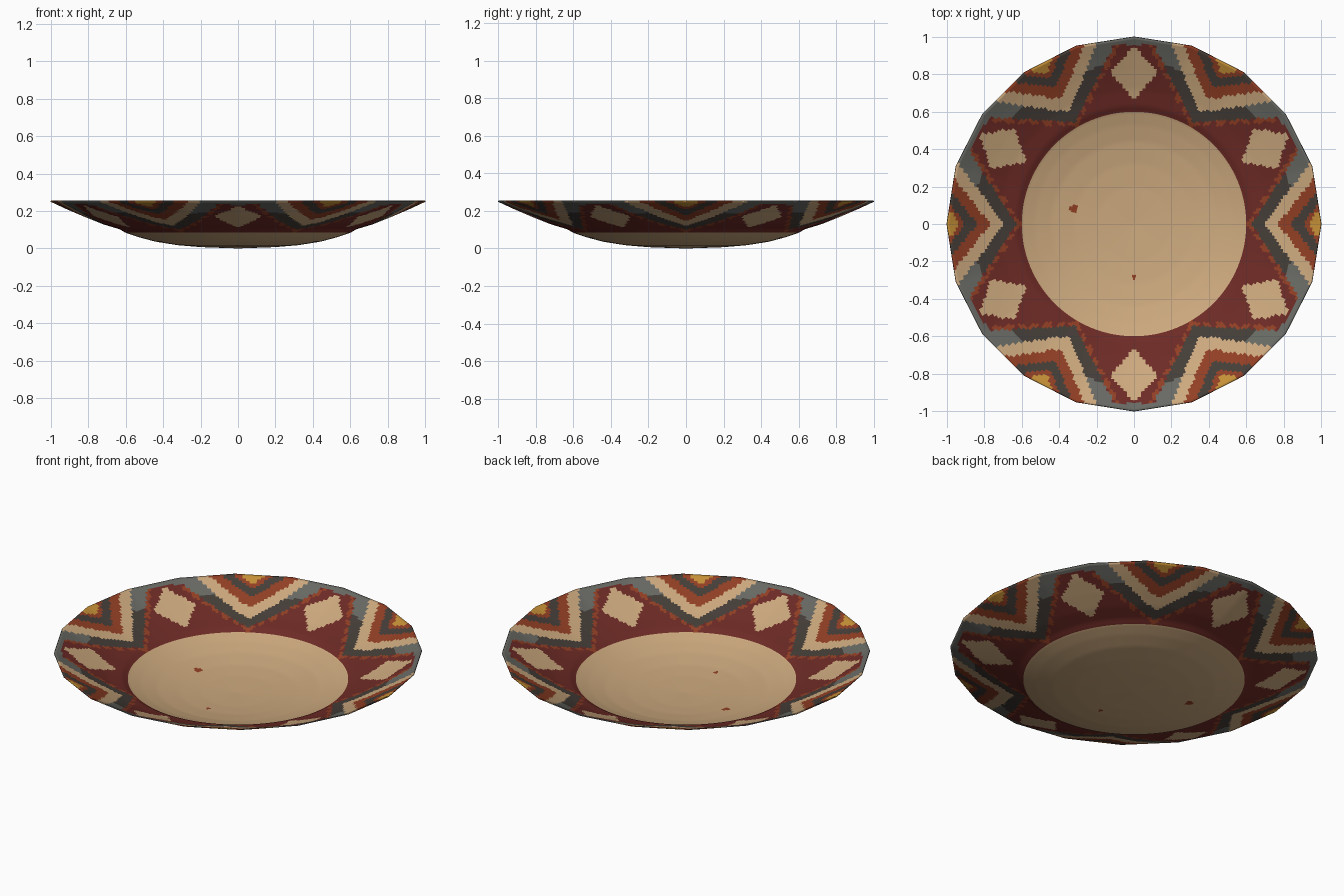
import bpy, bmesh, math

cube = bpy.data.objects.get("Cube")
if cube:
    bpy.data.objects.remove(cube, do_unlink=True)

# Flat glaze colours (linear)
COLOURS = {
    "tan_slip": (0.61, 0.40, 0.21),
    "deep_red": (0.155, 0.024, 0.019),
    "rust": (0.29, 0.05, 0.018),
    "charcoal": (0.06, 0.048, 0.04),
    "grey": (0.14, 0.144, 0.127),
    "gold": (0.56, 0.28, 0.038),
}
NAMES = list(COLOURS)
TAN, RED, RUST, DARK, GREY, GOLD = range(len(NAMES))


def make_material(name, rgb):
    mat = bpy.data.materials.new(name)
    mat.use_nodes = True
    mat.diffuse_color = (*rgb, 1)
    bsdf = mat.node_tree.nodes["Principled BSDF"]
    bsdf.inputs["Base Color"].default_value = (*rgb, 1)
    bsdf.inputs["Roughness"].default_value = 0.8
    return mat


# Dish section: shallow bowl, small step, flared wall
PROFILE = [(0, 0.006), (0.2, 0.013), (0.32, 0.023), (0.44, 0.042), (0.53, 0.066),
           (0.6, 0.09), (0.63, 0.108), (0.72, 0.135), (0.82, 0.175), (0.92, 0.218), (1, 0.255)]
RINGS, SECTORS, RIM_SIDES = 70, 300, 20


def height(r):
    for (r0, z0), (r1, z1) in zip(PROFILE, PROFILE[1:]):
        if r <= r1:
            return z0 + (z1 - z0) * (r - r0) / (r1 - r0)
    return PROFILE[-1][1]


def facet(angle):
    """Radius factor that turns the round rim into a polygon."""
    step = 2 * math.pi / RIM_SIDES
    return math.cos(step / 2) / math.cos(angle % step - step / 2)


def paint(x, y):
    """Colour by rule: six-pointed star, lozenges and nested chevrons."""
    r, angle = math.hypot(x, y), math.atan2(y, x)
    if r < 0.6:
        chips = ((-0.32, 0.08, 0.022), (0, -0.28, 0.014))
        return RUST if any(math.hypot(x - a, y - b) < c for a, b, c in chips) else TAN
    sixth = math.pi / 3
    # chevron frame: u along the notch axis, v across it
    turn = angle - sixth * round(angle / sixth)
    u, v = r * math.cos(turn), abs(r * math.sin(turn))
    s = u - 0.78 * v
    for limit, colour in ((0.93, GOLD), (0.9, RUST), (0.84, DARK), (0.77, RUST), (0.69, TAN)):
        if s > limit:
            return colour
    edge = u - 0.65 * v
    if edge > 0.63:
        return GREY if r > 0.86 else DARK
    if r > 0.96:
        return GREY
    if edge > 0.6 and math.sin(v * 110) > -0.5:
        return RUST
    # lozenge inside each star point
    tip = abs(turn) - sixth / 2
    along, across = abs(r * math.cos(tip) - 0.81), abs(r * math.sin(tip))
    if along / 0.145 + across / 0.125 < 1:
        return TAN
    return RED


# Dish surface
bm = bmesh.new()
centre = bm.verts.new((0, 0, PROFILE[0][1]))
rings = []
for i in range(1, RINGS + 1):
    r = i / RINGS
    blend = max(0, (r - 0.6) / 0.4)
    ring = []
    for j in range(SECTORS):
        a = 2 * math.pi * j / SECTORS
        rr = r * (1 + (facet(a) - 1) * blend)
        ring.append(bm.verts.new((rr * math.cos(a), rr * math.sin(a), height(r))))
    rings.append(ring)
for j in range(SECTORS):
    k = (j + 1) % SECTORS
    bm.faces.new((centre, rings[0][j], rings[0][k]))
    for inner, outer in zip(rings, rings[1:]):
        bm.faces.new((inner[j], outer[j], outer[k], inner[k]))
for face in bm.faces:
    c = face.calc_center_median()
    face.material_index = paint(c.x, c.y)
    face.smooth = True

mesh = bpy.data.meshes.new("dish")
bm.to_mesh(mesh)
bm.free()
for name in NAMES:
    mesh.materials.append(make_material(name, COLOURS[name]))
dish = bpy.data.objects.new("dish", mesh)
bpy.context.collection.objects.link(dish)

# Thin wall, painted alike inside and out
wall = dish.modifiers.new("wall", "SOLIDIFY")
wall.thickness = 0.006
wall.offset = -1
